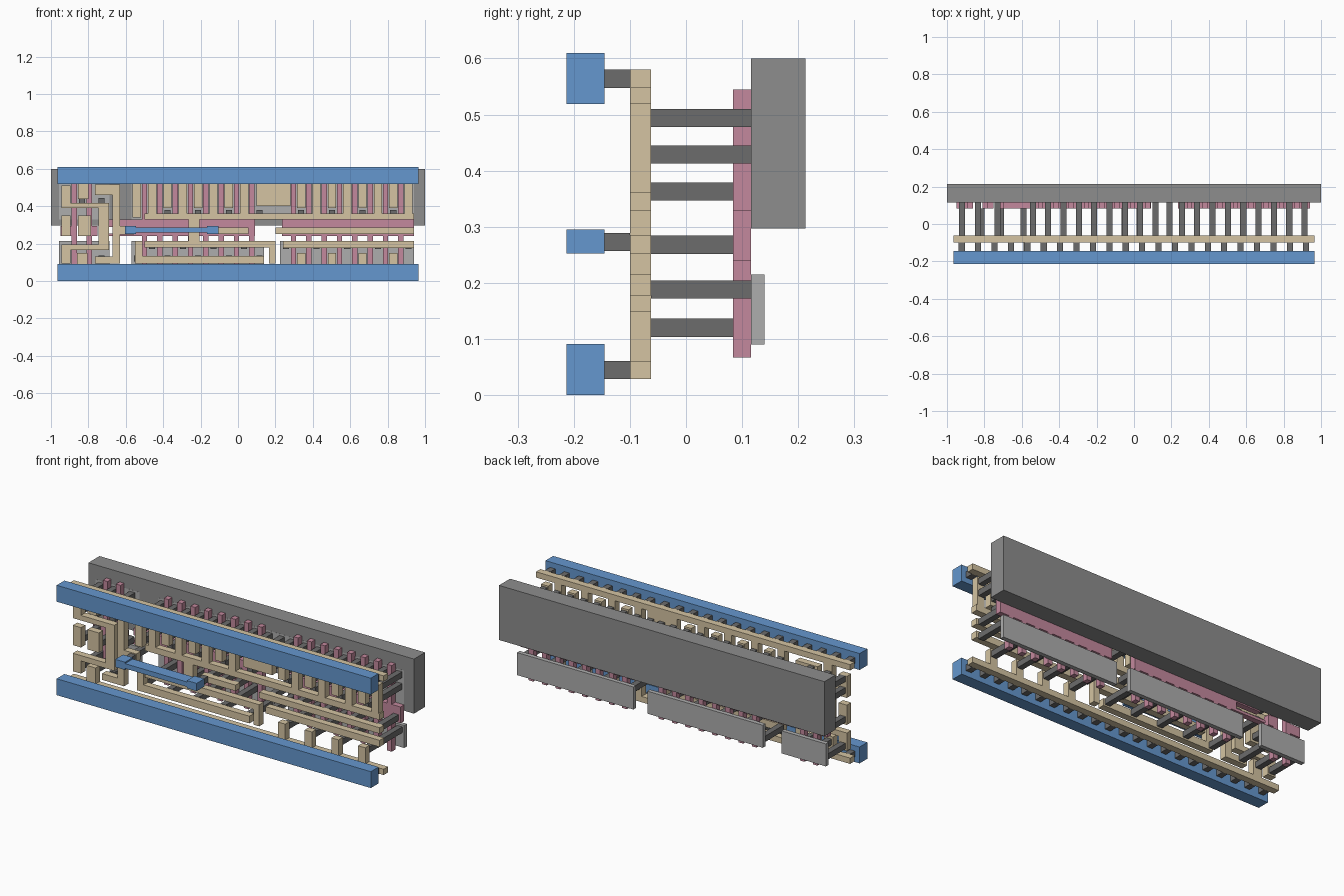
import bpy, bmesh

def mat(name, c):
    m = bpy.data.materials.new(name)
    m.diffuse_color = (*c, 1)
    return m

BLUE = mat("blue", (0.13, 0.31, 0.62))
TAN = mat("tan", (0.66, 0.55, 0.36))
PINK = mat("pink", (0.55, 0.25, 0.34))
DARK = mat("dark grey", (0.15, 0.15, 0.15))
LIGHT = mat("light grey", (0.42, 0.42, 0.42))
GREY = mat("grey", (0.27, 0.27, 0.27))

def layer(name, y0, y1, rects, m):
    """One object of boxes; each rect is (x0, x1, z0, z1)."""
    bm = bmesh.new()
    for x0, x1, z0, z1 in rects:
        v = [bm.verts.new((x, y, z)) for x in (x0, x1) for y in (y0, y1) for z in (z0, z1)]
        for f in ((0, 1, 3, 2), (4, 6, 7, 5), (0, 4, 5, 1), (2, 3, 7, 6), (0, 2, 6, 4), (1, 5, 7, 3)):
            bm.faces.new([v[i] for i in f])
    bmesh.ops.recalc_face_normals(bm, faces=bm.faces)
    me = bpy.data.meshes.new(name)
    bm.to_mesh(me)
    bm.free()
    o = bpy.data.objects.new(name, me)
    bpy.context.collection.objects.link(o)
    me.materials.append(m)

def squares(pts, h=0.0162):
    return [(x - h, x + h, z - h, z + h) for x, z in pts]

P = 0.082                                   # finger pitch
left = [-0.541 + P * k for k in range(9)]   # contact columns
right = [0.256 + P * k for k in range(9)]
gates = [x + P / 2 for x in left[:8] + right[:8]]

# Back slab and the thin plates
layer("well_slab", 0.116, 0.213, [(-1, 1, 0.297, 0.6)], GREY)
spans = [(-0.957, -0.686), (-0.57, 0.14), (0.225, 0.94)]
layer("lower_plates", 0.116, 0.14, [(a, b, 0.09, 0.215) for a, b in spans], LIGHT)
layer("upper_plates", 0.1155, 0.14, [(a, b, 0.33, 0.52) for a, b in
      [(-0.957, -0.686), (-0.57, 0.94)]], LIGHT)

# Pink fingers and cross straps
fingers = [(x - 0.0143, x + 0.0143, 0.067, 0.545) for x in [-0.875, -0.795]]
fingers += [(x - 0.0143, x + 0.0143, 0.33, 0.545) for x in gates]
fingers += [(x - 0.0143, x + 0.0143, 0.067, 0.24) for x in gates]
straps = [(-0.95, -0.861, 0.24, 0.295), (-0.809, -0.75, 0.24, 0.295),
          (-0.73, -0.55, 0.24, 0.255), (-0.7, -0.55, 0.29, 0.33),
          (-0.55, 0.092, 0.24, 0.33), (0.235, 0.94, 0.24, 0.33)]
layer("pink_gates", 0.084, 0.116, fingers + straps, PINK)

# Long contacts
deep = [(x, z) for x in left + right for z in (0.494, 0.429)]
deep += [(x, 0.363) for x in left[::2] + right[1::2]]
deep += [(x, 0.188) for x in left[1::2] + right[::2]]
deep += [(x, 0.12) for x in left[::2] + right[1::2]]
deep += [(0.19, 0.494), (0.19, 0.429)]
deep += [(x, z) for x in (-0.92, -0.835, -0.73) for z in (0.494, 0.429, 0.12)]
layer("long_contacts", -0.062, 0.116, squares(deep), DARK)
shallow = [(x, 0.268) for x in [-0.92, -0.815, -0.71, -0.59, -0.13, -0.05, 0.03]
           + [0.256 + 0.164 * k for k in range(5)]]
layer("short_contacts", -0.062, 0.084, squares(shallow), DARK)

# Tan rails with stubs
tan = [(-0.965, 0.965, 0.029, 0.061), (-0.965, 0.965, 0.548, 0.58)]
up = [(x - 0.022, x + 0.022, 0.34, 0.55) for x in left[:8:2]]
up = [(a, b, 0.39, d) for a, b, c, d in up[1:]] + up[:1]
up += [(x - 0.022, x + 0.022, 0.39, 0.55) for x in right[1::2]]
up += [(0.1, 0.28, 0.40, 0.55), (-0.855, -0.80, 0.44, 0.55)]
down = [(x - 0.022, x + 0.022, 0.06, 0.15) for x in right[1::2]]
down += [(-0.86, -0.805, 0.06, 0.15)]
layer("tan_rails", -0.1, -0.062, tan + up + down, TAN)

# Upper comb
comb = [(-0.5, 0.94, 0.328, 0.362)]
comb += [(x - 0.022, x + 0.022, 0.362, 0.52) for x in left[1::2] + right[2::2]]
layer("upper_comb", -0.1, -0.062, comb, TAN)

# Lower and middle tan bars
bars = [(-0.5, 0.2, 0.18, 0.215), (0.165, 0.2, 0.095, 0.18), (-0.55, 0.14, 0.095, 0.135),
        (-0.55, -0.51, 0.135, 0.215), (-0.265, -0.205, 0.215, 0.328),
        (0.24, 0.94, 0.178, 0.215), (0.2, 0.94, 0.252, 0.285), (-0.16, 0.055, 0.252, 0.285)]
layer("tan_bars", -0.1, -0.062, bars, TAN)

# Left-hand tan loops and pads
loops = [(-0.945, -0.895, 0.415, 0.51), (-0.945, -0.69, 0.39, 0.418), (-0.745, -0.69, 0.195, 0.39),
         (-0.945, -0.69, 0.165, 0.195), (-0.945, -0.895, 0.095, 0.165),
         (-0.855, -0.785, 0.24, 0.35), (-0.945, -0.895, 0.24, 0.35),
         (-0.765, -0.63, 0.46, 0.515), (-0.67, -0.63, 0.13, 0.46),
         (-0.765, -0.63, 0.095, 0.13), (-0.63, -0.555, 0.25, 0.295)]
layer("tan_loops", -0.1, -0.062, loops, TAN)

# Short studs under the blue bars
studs = [(-0.921 + 0.0877 * i, z) for i in range(22) for z in (0.045, 0.564)]
layer("studs", -0.145, -0.1, squares(studs + [(-0.575, 0.273), (-0.13, 0.273)]), DARK)

# Blue rails and link
layer("blue_rails", -0.213, -0.145, [(-0.965, 0.965, 0, 0.091), (-0.965, 0.965, 0.519, 0.61)], BLUE)
layer("blue_link", -0.213, -0.145, [(-0.605, -0.545, 0.252, 0.295), (-0.545, -0.165, 0.26, 0.287),
                                    (-0.165, -0.105, 0.252, 0.295)], BLUE)
